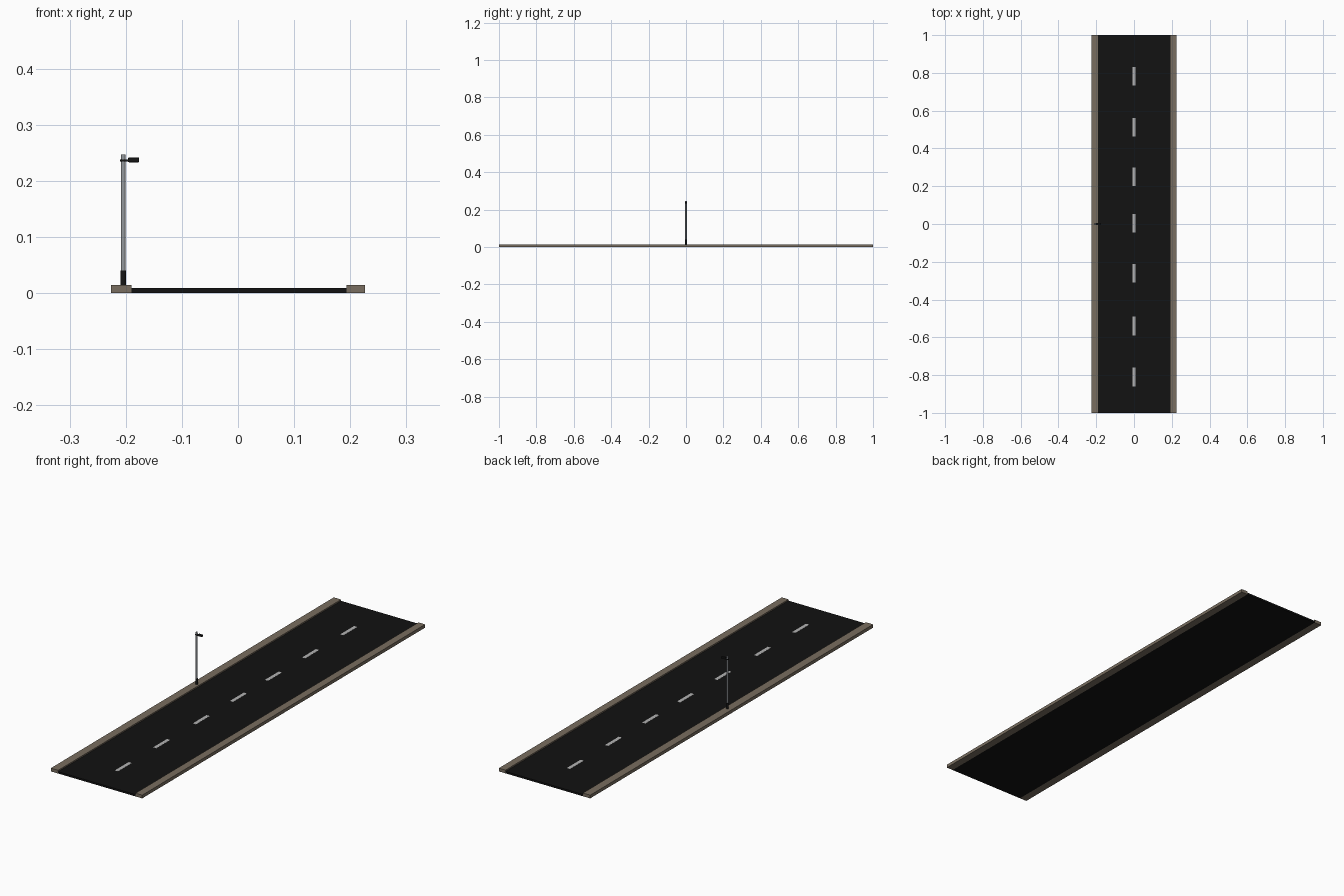
import bpy

if "Cube" in bpy.data.objects:
    bpy.data.objects.remove(bpy.data.objects["Cube"])

def mat(name, c):
    m = bpy.data.materials.new(name)
    m.diffuse_color = (*c, 1)
    m.use_nodes = True
    m.node_tree.nodes["Principled BSDF"].inputs["Base Color"].default_value = m.diffuse_color
    return m

asphalt = mat("asphalt", (0.006, 0.006, 0.006))
stone = mat("stone", (0.19, 0.155, 0.115))
paint = mat("paint", (0.45, 0.45, 0.45))
steel = mat("steel", (0.3, 0.32, 0.34))
black = mat("black", (0.008, 0.008, 0.008))

def box(name, x, y, z, m, bevel=0):
    """Box from (min, max) ranges on each axis."""
    r = (x, y, z)
    bpy.ops.mesh.primitive_cube_add(size=1, location=[(a + b) / 2 for a, b in r])
    o = bpy.context.object
    o.name = name
    o.scale = [b - a for a, b in r]
    bpy.ops.object.transform_apply(location=False, rotation=False, scale=True)
    o.data.materials.append(m)
    if bevel:
        mod = o.modifiers.new("bevel", 'BEVEL')
        mod.width, mod.segments = bevel, 2
    return o

def tube(name, x, r1, r2, z0, z1, m):
    bpy.ops.mesh.primitive_cone_add(vertices=16, radius1=r1, radius2=r2,
                                    depth=z1 - z0, location=(x, 0, (z0 + z1) / 2))
    o = bpy.context.object
    o.name = name
    o.data.materials.append(m)
    bpy.ops.object.shade_smooth_by_angle()

# Road bed and raised pavements
box("road", (-0.19, 0.193), (-1, 1), (0, 0.0085), asphalt)
box("left_pavement", (-0.226, -0.19), (-1, 1), (0, 0.0145), stone)
box("right_pavement", (0.193, 0.226), (-1, 1), (0, 0.0145), stone)

# Centre line dashes
for i, y in enumerate((-0.81, -0.54, -0.26, 0.003, 0.25, 0.513, 0.783)):
    box(f"lane_dash_{i + 1}", (-0.008, 0.008), (y - 0.049, y + 0.049),
        (0.007, 0.0089), paint)

# Street lamp: base sleeve, pole, arm and lamp head reaching over the road
px = -0.2045
tube("lamp_base", px, 0.005, 0.005, 0.0145, 0.040, black)
tube("lamp_pole", px, 0.0043, 0.0043, 0.0145, 0.247, steel)
box("lamp_arm", (-0.210, -0.194), (-0.005, 0.005), (0.234, 0.238), black)
box("lamp_head", (-0.196, -0.176), (-0.005, 0.005), (0.233, 0.2415), black, 0.0015)
